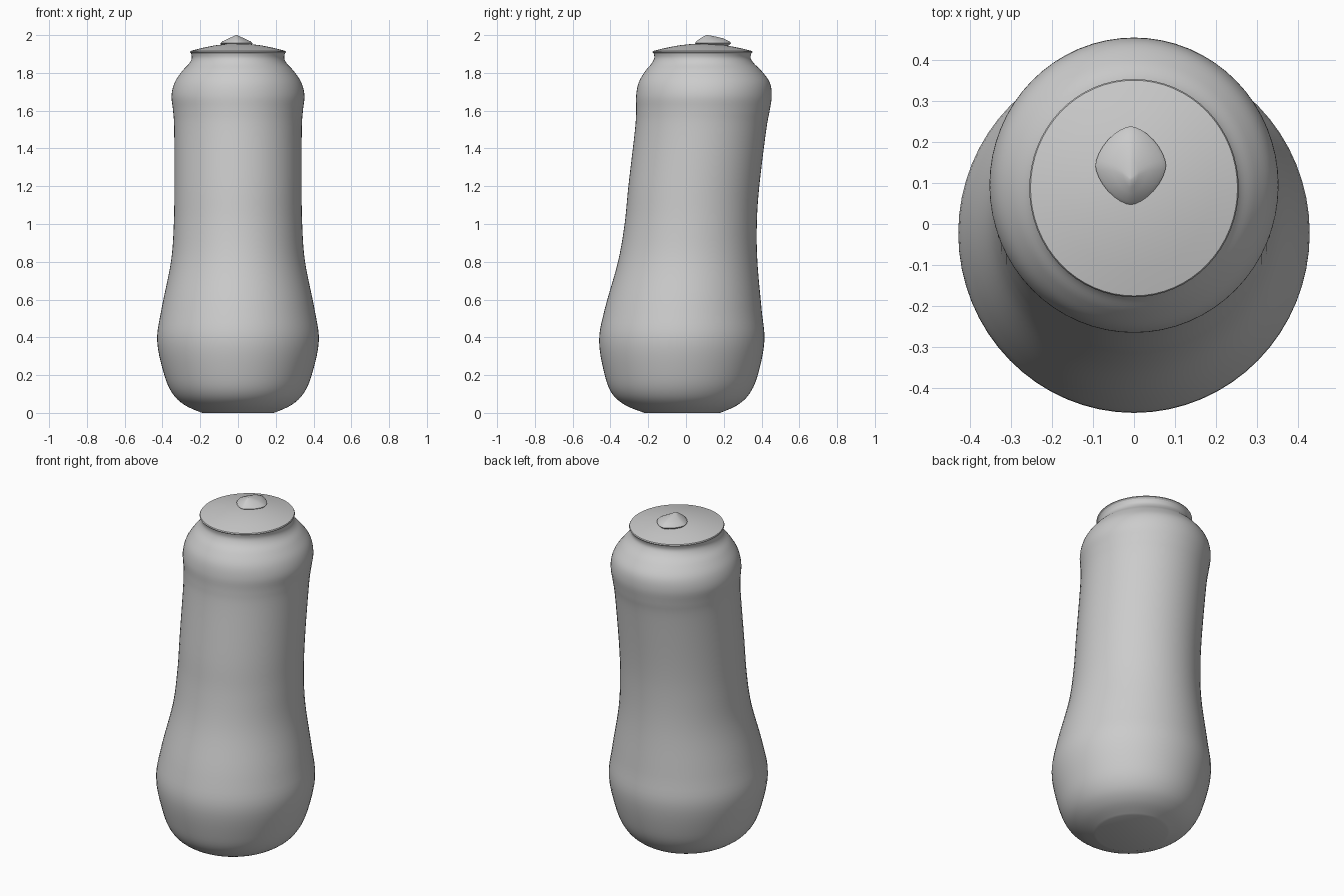
import bpy, bmesh, math
from mathutils import Vector

cube = bpy.data.objects.get("Cube")
if cube:
    bpy.data.objects.remove(cube, do_unlink=True)

clay = bpy.data.materials.new("plain_grey")
clay.use_nodes = True
clay.diffuse_color = (0.6, 0.6, 0.6, 1)
clay.node_tree.nodes["Principled BSDF"].inputs["Base Color"].default_value = (0.6, 0.6, 0.6, 1)


def smooth_path(stations, steps):
    """Catmull-Rom curve through the stations."""
    pts = [Vector(s) for s in stations]
    pts = [pts[0]] + pts + [pts[-1]]
    out = []
    for a, b, c, d in zip(pts, pts[1:], pts[2:], pts[3:]):
        for i in range(steps):
            t = i / steps
            out.append(b + (c - a) * t / 2 + (a * 2 - b * 5 + c * 4 - d) * t * t / 2
                       + (b * 3 - a - c * 3 + d) * t ** 3 / 2)
    return out + [pts[-1]]


def loft(name, stations, sides=64, power=1.0, x=0.0, angle=35):
    """Skin rings given as (z, half width, front y, back y)."""
    bm = bmesh.new()
    rings = []
    for z, w, front, back in stations:
        ring = []
        for i in range(sides):
            a = math.tau * i / sides
            c, s = (math.copysign(abs(f(a)) ** power, f(a)) for f in (math.cos, math.sin))
            ring.append(bm.verts.new((x + w * c, (front + back) / 2 + (back - front) / 2 * s, z)))
        rings.append(ring)
    for low, high in zip(rings, rings[1:]):
        for i in range(sides):
            j = (i + 1) % sides
            bm.faces.new((low[i], low[j], high[j], high[i]))
    bm.faces.new(rings[0][::-1])
    bm.faces.new(rings[-1])
    mesh = bpy.data.meshes.new(name)
    bm.to_mesh(mesh)
    bm.free()
    mesh.materials.append(clay)
    obj = bpy.data.objects.new(name, mesh)
    bpy.context.collection.objects.link(obj)
    bpy.ops.object.select_all(action="DESELECT")
    obj.select_set(True)
    bpy.context.view_layer.objects.active = obj
    bpy.ops.object.shade_smooth_by_angle(angle=math.radians(angle))
    return obj


# Leaning bottle body with a flat foot and rounded shoulder
loft("body", smooth_path([
    (0.00, 0.19, -0.22, 0.18), (0.04, 0.28, -0.32, 0.27), (0.10, 0.345, -0.39, 0.335),
    (0.20, 0.39, -0.43, 0.38), (0.38, 0.428, -0.46, 0.415), (0.55, 0.405, -0.43, 0.40),
    (0.80, 0.355, -0.36, 0.378), (1.00, 0.34, -0.325, 0.375), (1.20, 0.337, -0.305, 0.388),
    (1.50, 0.338, -0.27, 0.425), (1.60, 0.344, -0.264, 0.443), (1.68, 0.352, -0.264, 0.454),
    (1.75, 0.335, -0.25, 0.443), (1.81, 0.295, -0.215, 0.40), (1.85, 0.258, -0.182, 0.36),
    (1.88, 0.245, -0.168, 0.342), (1.91, 0.25, -0.172, 0.348)], 5))

# Shallow domed lid with a thin rim
loft("lid", [
    (1.900, 0.245, -0.168, 0.344), (1.910, 0.255, -0.178, 0.353), (1.916, 0.252, -0.175, 0.350),
    (1.932, 0.19, -0.11, 0.285), (1.946, 0.12, -0.035, 0.21), (1.953, 0.06, 0.03, 0.15),
    (1.955, 0.01, 0.08, 0.10)])

# Pointed button on the lid
loft("lid_button", [
    (1.945, 0.075, 0.06, 0.225), (1.957, 0.086, 0.047, 0.238), (1.966, 0.076, 0.054, 0.232),
    (1.981, 0.045, 0.074, 0.201), (1.992, 0.02, 0.09, 0.16), (2.000, 0.003, 0.107, 0.115)],
    sides=32, power=1.25, x=-0.008, angle=60)
